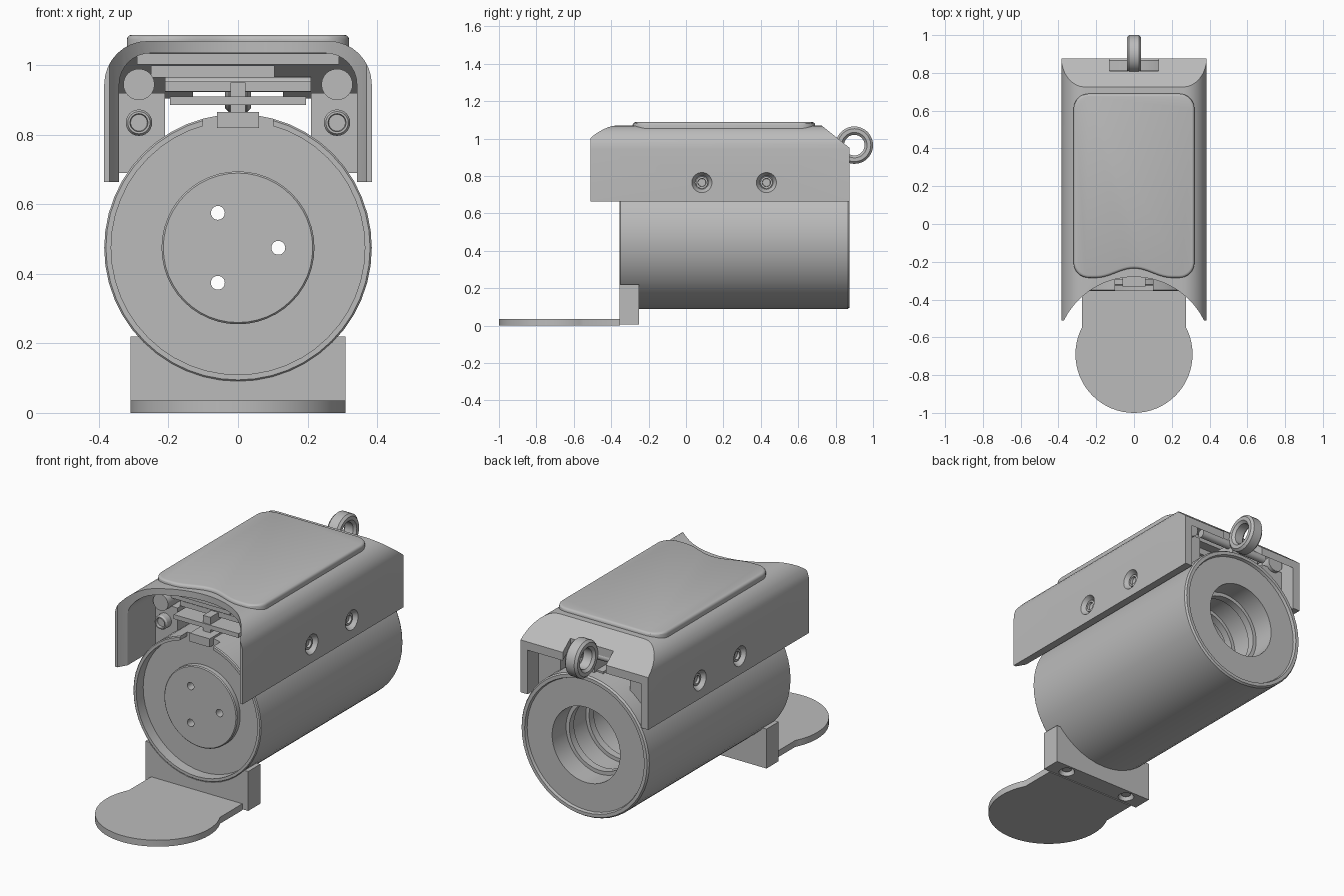
import bpy, bmesh, math
from mathutils import Matrix, Vector

if "Cube" in bpy.data.objects:
    bpy.data.objects.remove(bpy.data.objects["Cube"], do_unlink=True)

grey = bpy.data.materials.new("satin grey")
grey.use_nodes = True
grey.diffuse_color = (0.5, 0.5, 0.5, 1)
grey.node_tree.nodes["Principled BSDF"].inputs["Base Color"].default_value = (0.5, 0.5, 0.5, 1)

TURN = {"X": Matrix.Rotation(math.pi / 2, 4, "Y"),
        "Y": Matrix.Rotation(-math.pi / 2, 4, "X"),
        "Z": Matrix.Identity(4)}


def finish(name, bm):
    bmesh.ops.recalc_face_normals(bm, faces=bm.faces[:])
    mesh = bpy.data.meshes.new(name)
    bm.to_mesh(mesh)
    bm.free()
    mesh.materials.append(grey)
    ob = bpy.data.objects.new(name, mesh)
    bpy.context.collection.objects.link(ob)
    return ob


def box(name, x, y, z):
    """Box from (min, max) pairs."""
    bm = bmesh.new()
    bmesh.ops.create_cube(bm, size=1)
    for v in bm.verts:
        v.co = Vector([p[0] + (c + 0.5) * (p[1] - p[0]) for p, c in zip((x, y, z), v.co)])
    return finish(name, bm)


def lathe(name, profile, axis, loc=(0, 0, 0), steps=40, closed=False):
    """Spin (radius, height) points around an axis."""
    bm = bmesh.new()
    vs = [bm.verts.new((r, 0, h)) for r, h in profile]
    pairs = list(zip(vs, vs[1:])) + ([(vs[-1], vs[0])] if closed else [])
    es = [bm.edges.new(p) for p in pairs]
    bmesh.ops.spin(bm, geom=vs + es, cent=(0, 0, 0), axis=(0, 0, 1),
                   angle=2 * math.pi, steps=steps)
    bmesh.ops.remove_doubles(bm, verts=bm.verts[:], dist=1e-5)
    bmesh.ops.dissolve_degenerate(bm, edges=bm.edges[:], dist=1e-6)
    bmesh.ops.transform(bm, matrix=Matrix.Translation(loc) @ TURN[axis], verts=bm.verts[:])
    return finish(name, bm)


def rod(name, r, h0, h1, axis, loc, r1=None, steps=24):
    return lathe(name, [(0, h0), (r, h0), (r if r1 is None else r1, h1), (0, h1)],
                 axis, loc, steps)


def prism(points, direction):
    bm = bmesh.new()
    face = bm.faces.new([bm.verts.new(p) for p in points])
    res = bmesh.ops.extrude_face_region(bm, geom=[face])
    bmesh.ops.translate(bm, vec=direction,
                        verts=[g for g in res["geom"] if isinstance(g, bmesh.types.BMVert)])
    return bm


def boolean(ob, cutter, op="DIFFERENCE"):
    mod = ob.modifiers.new("cut", "BOOLEAN")
    mod.operation, mod.object, mod.solver = op, cutter, "EXACT"
    bpy.context.view_layer.objects.active = ob
    bpy.ops.object.modifier_apply(modifier=mod.name)
    bpy.data.objects.remove(cutter, do_unlink=True)


def arc(cx, cy, r, a0, a1, n=8):
    angles = [math.radians(a0 + (a1 - a0) * i / n) for i in range(n + 1)]
    return [(cx + r * math.cos(a), cy + r * math.sin(a)) for a in angles]


def hood_solid(name, half, top, r, bottom, y0, y1, drop):
    """Arched block with a sloped rear top."""
    sec = arc(half - r, top - r, r, 0, 90) + arc(r - half, top - r, r, 90, 180)
    sec = [(half, bottom)] + sec + [(-half, bottom)]
    bm = prism([(x, y0, z) for x, z in sec], (0, y1 - y0, 0))
    cut = bmesh.ops.bisect_plane(bm, geom=bm.verts[:] + bm.edges[:] + bm.faces[:],
                                 plane_co=(0, 0.725, 1.07 - drop), plane_no=(0, 0.12, 0.15),
                                 clear_outer=True)
    edges = [g for g in cut["geom_cut"] if isinstance(g, bmesh.types.BMEdge)]
    bmesh.ops.holes_fill(bm, edges=edges)
    return finish(name, bm)


AXIS = (0, 0, 0.475)

# Main tube: recessed front face with raised boss, ribbed bore at the rear
tube_profile = [(0, -0.325), (0.215, -0.325), (0.22, -0.32), (0.22, -0.295), (0.365, -0.295),
                (0.365, -0.355), (0.38, -0.355), (0.385, -0.35), (0.385, 0.865), (0.378, 0.875),
                (0.36, 0.875), (0.355, 0.86), (0.205, 0.86)]
for y in (0.72, 0.55, 0.38):
    tube_profile += [(0.205, y + 0.02), (0.185, y + 0.02), (0.185, y - 0.02), (0.205, y - 0.02)]
tube_profile += [(0.205, -0.26), (0, -0.26)]
tube = lathe("main_tube", tube_profile, "Y", AXIS, 48)
for k in range(3):
    a = k * 2 * math.pi / 3
    boolean(tube, rod("hole_cutter", 0.02, -0.5, 0, "Y",
                      (0.116 * math.cos(a), 0, 0.475 + 0.116 * math.sin(a))))
boolean(tube, box("rim_gap_cutter", (-0.1, 0.1), (-0.4, -0.296), (0.8, 0.9)))

# Hood shell: hollow, scooped front, rear notch, countersunk sides
hood = hood_solid("hood", 0.385, 1.07, 0.125, 0.665, -0.51, 0.875, 0)
boolean(hood, hood_solid("hood_cavity", 0.342, 1.035, 0.09, 0.5, -0.7, 1.0, 0.045))
boolean(hood, rod("scoop_cutter", 0.413, 0.5, 1.3, "Z", (0, -0.693, 0), steps=80))
boolean(hood, box("notch_cutter", (-0.13, 0.13), (0.81, 1), (0.8, 1.2)))
for s in (-1, 1):
    for y in (0.085, 0.43):
        boolean(hood, rod("sink_cutter", 0.036, s * 0.355, s * 0.39, "X", (0, y, 0.765), 0.057))
        lathe("side_bolt", [(0, s * 0.35), (0.02, s * 0.35), (0.022, s * 0.368),
                            (0.032, s * 0.368), (0.034, s * 0.34), (0, s * 0.34)],
              "X", (0, y, 0.765), 24)

# Raised top panel with a curved front edge
outline = arc(0.24, 0.61, 0.08, 90, 0) + arc(0.24, -0.205, 0.08, 0, -90)
outline += [(x / 50, -0.285 + 0.05 * math.cos(x * math.pi / 20) ** 2) for x in range(10, -11, -1)]
outline += arc(-0.24, -0.205, 0.08, 270, 180) + arc(-0.24, 0.61, 0.08, 180, 90)
bm = prism([(x, y, 1.04) for x, y in outline], (0, 0, 0.048))
bmesh.ops.bevel(bm, geom=[e for e in bm.edges if all(v.co.z > 1.08 for v in e.verts)],
                offset=0.014, segments=3, profile=0.5, affect="EDGES")
finish("top_panel", bm)

# Lifting eye at the rear and its cross pin
eye = [(0.055, -0.025), (0.068, -0.038), (0.088, -0.038), (0.1, -0.026),
       (0.1, 0.026), (0.088, 0.038), (0.068, 0.038), (0.055, 0.025)]
lathe("lifting_eye", eye, "X", (0, 0.9, 0.965), 36, closed=True)
rod("eye_pin", 0.022, -0.21, 0.21, "X", (0, 0.79, 0.945))

# Mounting rail and shelves between tube and hood
box("rail_foot", (-0.06, 0.06), (-0.33, 0.8), (0.82, 0.866))
box("rail_stem", (-0.022, 0.022), (-0.27, 0.82), (0.85, 0.95))
box("rail_plate", (-0.195, 0.195), (-0.275, 0.6), (0.886, 0.91))
box("middle_plate", (-0.21, 0.21), (-0.2, 0.6), (0.925, 0.953))
box("upper_plate", (-0.25, 0.105), (-0.22, 0.6), (0.965, 1.0))
box("roof_plate", (-0.29, 0.29), (-0.25, 0.65), (1.003, 1.034))

# Side rails with clamp bolts and long rods
for s in (-1, 1):
    box("side_rail", sorted((s * 0.21, s * 0.345)), (-0.22, 0.78), (0.69, 0.92))
    rod("long_rod", 0.045, -0.26, 0.8, "Y", (s * 0.285, 0, 0.945))
    lathe("clamp_bolt", [(0, -0.25), (0.024, -0.25), (0.026, -0.265), (0.032, -0.265),
                         (0.038, -0.255), (0.038, -0.2), (0, -0.2)],
          "Y", (s * 0.285, 0, 0.835), 24)

# Saddle under the tube, with screw recesses underneath
saddle = box("saddle", (-0.31, 0.31), (-0.355, -0.25), (0.005, 0.22))
boolean(saddle, rod("tube_cutter", 0.384, -1, 1, "Y", AXIS, steps=48))
for s in (-1, 1):
    boolean(saddle, rod("screw_cutter", 0.046, -0.01, 0.04, "Z", (s * 0.2, -0.303, 0), 0.03))
    rod("saddle_screw", 0.025, 0.02, 0.05, "Z", (s * 0.2, -0.303, 0))

# Foot plate: disc joined to a straight tongue
foot = rod("foot_plate", 0.31, 0, 0.035, "Z", (0, -0.69, 0), steps=64)
boolean(foot, box("tongue", (-0.275, 0.275), (-0.69, -0.352), (0, 0.035)), "UNION")

# Smooth the round surfaces, keep edges crisp
bpy.ops.object.select_all(action="DESELECT")
for ob in bpy.context.collection.objects:
    if ob.type == "MESH" and ob.data.materials and ob.data.materials[0] == grey:
        ob.select_set(True)
        bpy.context.view_layer.objects.active = ob
bpy.ops.object.shade_smooth_by_angle(angle=math.radians(30))
